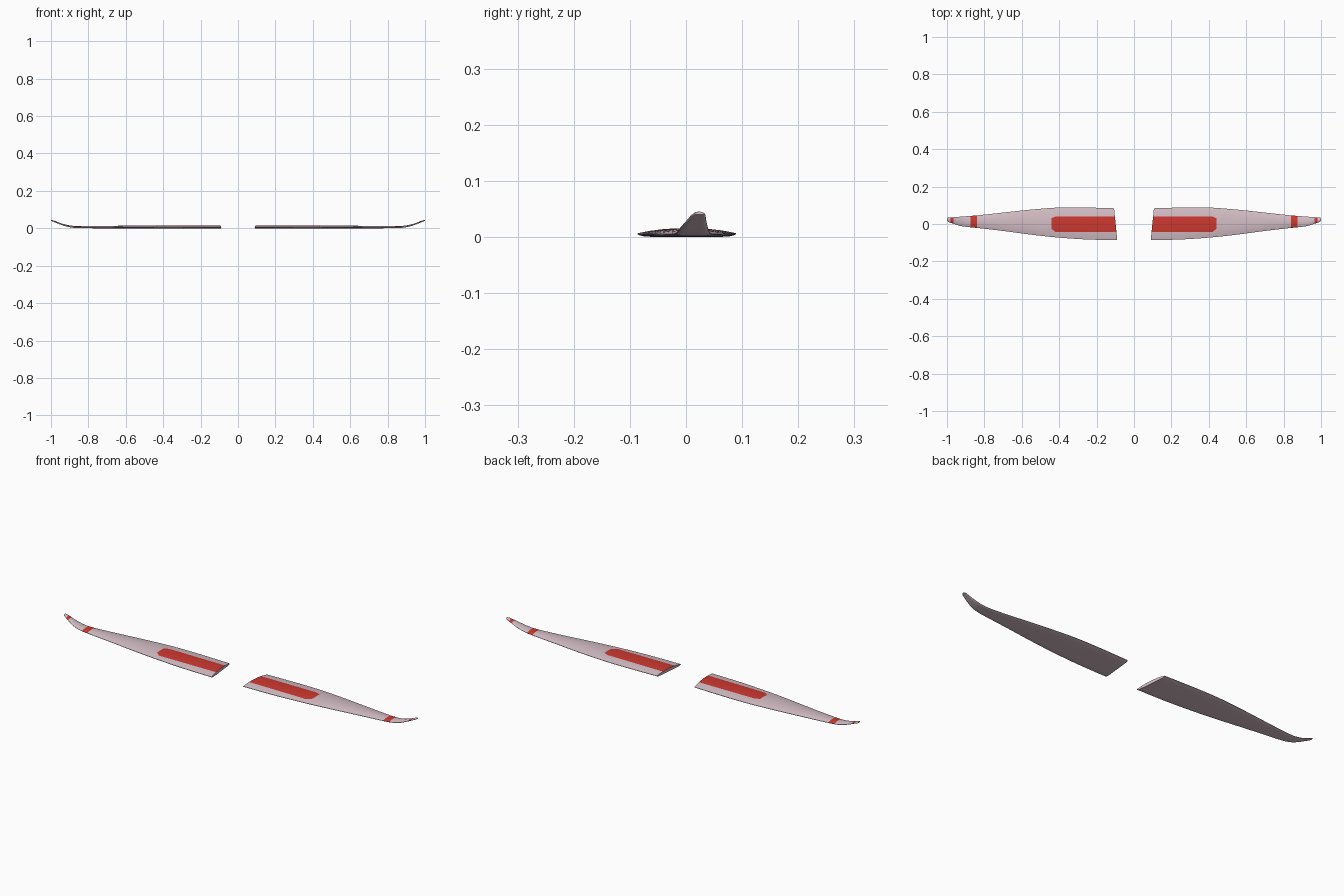
import bpy, bmesh

if "Cube" in bpy.data.objects:
    bpy.data.objects.remove(bpy.data.objects["Cube"])

# outline stations: x, front edge y, back edge y, lift, thickness
KEYS = [
    (0.098, -0.086, 0.084, 0.000, 0.0155),
    (0.25, -0.083, 0.088, 0.000, 0.0155),
    (0.40, -0.073, 0.088, 0.000, 0.0155),
    (0.55, -0.057, 0.077, 0.000, 0.0145),
    (0.70, -0.037, 0.061, 0.000, 0.013),
    (0.84, -0.021, 0.046, 0.001, 0.011),
    (0.89, -0.016, 0.042, 0.004, 0.010),
    (0.93, -0.010, 0.039, 0.013, 0.009),
    (0.965, 0.001, 0.036, 0.026, 0.008),
    (0.985, 0.008, 0.035, 0.034, 0.008),
    (0.995, 0.012, 0.034, 0.038, 0.007),
    (1.00, 0.016, 0.032, 0.040, 0.005),
]
XS = [0.098, 0.15, 0.20, 0.25, 0.30, 0.35, 0.418, 0.442, 0.48, 0.52, 0.56, 0.60, 0.65,
      0.70, 0.75, 0.80, 0.84, 0.873, 0.89, 0.91, 0.93, 0.95, 0.965, 0.98, 0.99, 0.996, 1.0]
PANEL_END, BANDS = 0.442, ((0.84, 0.873), (0.965, 0.98))


def material(name, color):
    m = bpy.data.materials.new(name)
    m.diffuse_color = color
    m.use_nodes = True
    m.node_tree.nodes["Principled BSDF"].inputs["Base Color"].default_value = m.diffuse_color
    return m


pink = material("pale_pink", (0.66, 0.52, 0.56, 1))
red = material("red", (0.62, 0.04, 0.03, 1))


def slope(i, c):
    a, b = KEYS[max(i - 1, 0)], KEYS[min(i + 1, len(KEYS) - 1)]
    return (b[c] - a[c]) / (b[0] - a[0])


def sample(x, c):
    """Smooth (Hermite) interpolation of column c of the stations."""
    i = max(k for k in range(len(KEYS) - 1) if KEYS[k][0] <= x)
    a, b = KEYS[i], KEYS[i + 1]
    h = b[0] - a[0]
    t = (x - a[0]) / h
    return ((2*t**3 - 3*t**2 + 1) * a[c] + (t**3 - 2*t**2 + t) * h * slope(i, c)
            + (3*t**2 - 2*t**3) * b[c] + (t**3 - t**2) * h * slope(i + 1, c))


def section(x):
    """Closed airfoil ring: 12 top spans (spans 4..7 hold the panel), then underside."""
    yf, yb, lift, th = (sample(x, c) for c in (1, 2, 3, 4))
    lift = max(lift, 0)
    w = yb - yf
    if x < 0.43:
        p, q = -0.044, 0.041
    elif x <= PANEL_END:
        p, q = -0.025, 0.030
    else:
        p, q = yf + 0.27 * w, yf + 0.73 * w
    ease = [0, 0.08, 0.25, 0.55, 1]
    ys = [yf + (p - yf) * e for e in ease]
    ys += [p + (q - p) * k / 4 for k in range(1, 5)]
    ys += [yb - (yb - q) * e for e in ease[-2::-1]]
    skew = 0.1 * max(0, (0.418 - x) / 0.32)

    def pt(y, top):
        u = abs(2 * (y - yf) / w - 1)
        z = th * (0.42 + 0.58 * max(0, 1 - u**2.2)) if top else th * 0.28 * u**10
        return (x + skew * y, y, lift + z)
    return [pt(y, True) for y in ys] + [pt(y, False) for y in reversed(ys)]


def wing(name, side):
    bm = bmesh.new()
    rings = [[bm.verts.new((side * x, y, z)) for x, y, z in section(x)] for x in XS]
    n = len(rings[0])
    for i in range(len(XS) - 1):
        mid = (XS[i] + XS[i + 1]) / 2
        band = any(a < mid < b for a, b in BANDS)
        for j in range(n):
            k = (j + 1) % n
            f = bm.faces.new((rings[i][j], rings[i][k], rings[i + 1][k], rings[i + 1][j]))
            # red decals are on the upper skin only
            if (mid < PANEL_END and 4 <= j <= 7) or (band and j < 12):
                f.material_index = 1
    bm.faces.new(rings[0])
    bm.faces.new(rings[-1])
    bmesh.ops.recalc_face_normals(bm, faces=bm.faces)
    me = bpy.data.meshes.new(name)
    bm.to_mesh(me)
    bm.free()
    me.materials.append(pink)
    me.materials.append(red)
    ob = bpy.data.objects.new(name, me)
    bpy.context.collection.objects.link(ob)
    bpy.ops.object.select_all(action='DESELECT')
    ob.select_set(True)
    bpy.context.view_layer.objects.active = ob
    bpy.ops.object.shade_smooth_by_angle(angle=0.7)


# mirrored pair of wings
wing("right_wing", 1)
wing("left_wing", -1)
